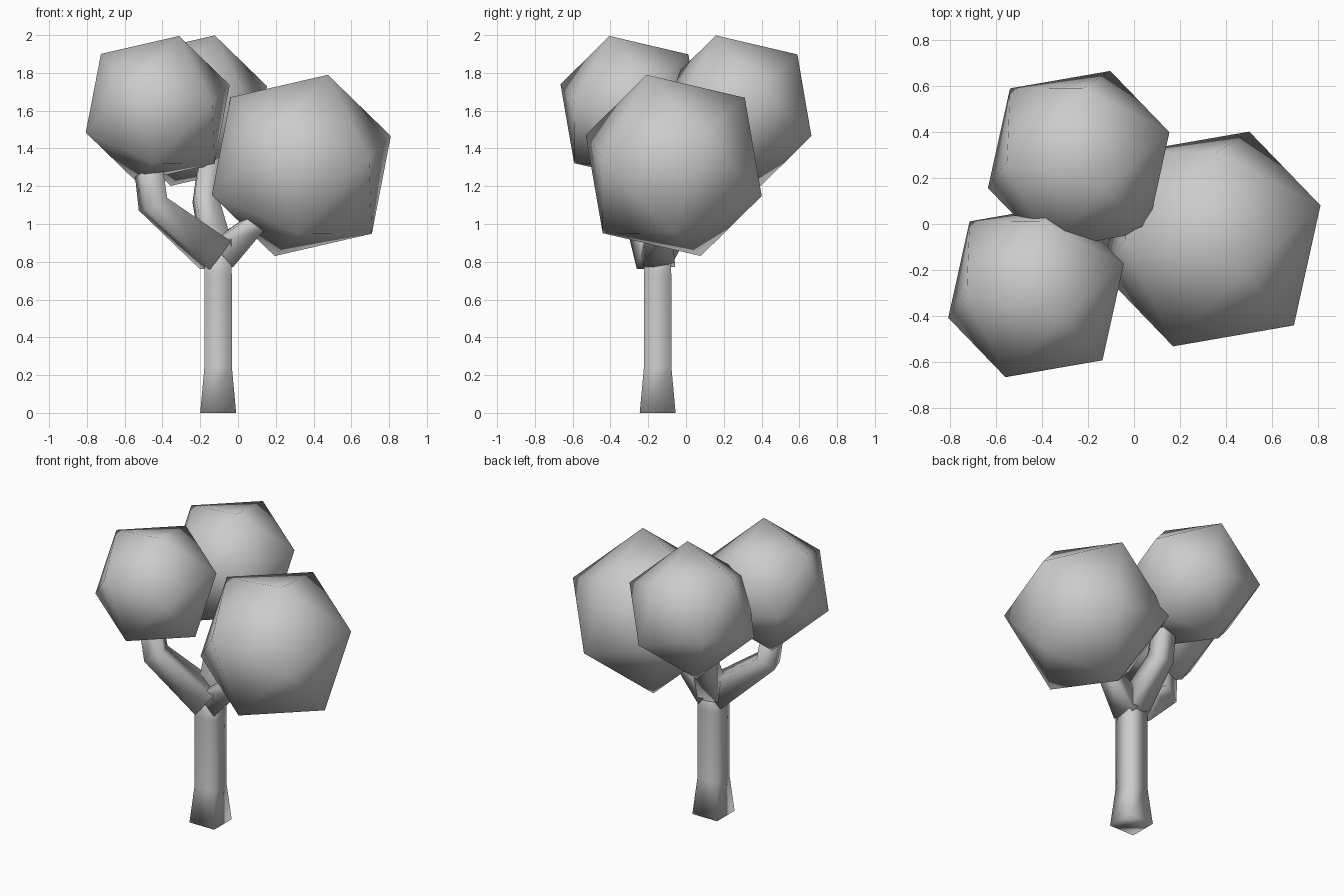
import bpy, bmesh
from mathutils import Vector, Matrix

if "Cube" in bpy.data.objects:
    bpy.data.objects.remove(bpy.data.objects["Cube"])


def finish(bm, name):
    bmesh.ops.recalc_face_normals(bm, faces=bm.faces)
    for f in bm.faces:
        f.smooth = True
    mesh = bpy.data.meshes.new(name)
    bm.to_mesh(mesh)
    bm.free()
    obj = bpy.data.objects.new(name, mesh)
    bpy.context.collection.objects.link(obj)
    return obj


def square_tube(name, path):
    """Square limb through (x, y, z, half_width) points."""
    bm = bmesh.new()
    pts = [Vector(p[:3]) for p in path]
    flat = pts[-1] - pts[0]
    flat.z = 0
    # the side axis stays level, at right angles to the limb's heading
    side = Vector((0, 1, 0)) if flat.length < 0.01 else Vector((-flat.y, flat.x, 0)).normalized()
    rings = []
    for i, p in enumerate(pts):
        t = Vector()
        if i > 0:
            t += (p - pts[i - 1]).normalized()
        if i < len(pts) - 1:
            t += (pts[i + 1] - p).normalized()
        up = t.normalized().cross(side).normalized()
        h = path[i][3]
        rings.append([bm.verts.new(p + side * a * h + up * b * h)
                      for a, b in ((-1, -1), (1, -1), (1, 1), (-1, 1))])
    for lo, hi in zip(rings, rings[1:]):
        for k in range(4):
            n = (k + 1) % 4
            bm.faces.new((lo[k], lo[n], hi[n], hi[k]))
    bm.faces.new(rings[0])
    bm.faces.new(rings[-1])
    return finish(bm, name)


# Trunk with flared foot, and three branches
square_tube("trunk", [(-.105, -.15, 0, .095), (-.105, -.15, .25, .072),
                      (-.105, -.15, .73, .072), (-.105, -.15, .92, .07)])
square_tube("left_branch", [(-.12, -.155, .835, .092), (-.45, -.255, 1.105, .066),
                            (-.485, -.28, 1.38, .058)])
square_tube("back_branch", [(-.107, -.14, .84, .075), (-.175, .05, 1.14, .06),
                            (-.14, .14, 1.42, .055)])
square_tube("right_branch", [(-.095, -.15, .835, .085), (.09, -.13, 1.0, .052),
                             (.22, -.1, 1.18, .05)])

# Leaf clumps: icosahedra sharing one tilt
pole = Vector((.27, -.275, .92)).normalized()
arm = Vector((.915, .28, .305))
ax = (arm - pole * arm.dot(pole)).normalized()
tilt = Matrix((ax, pole.cross(ax), pole)).transposed().to_4x4()
for name, centre, radius in (("left_foliage", (-.425, -.29, 1.61), .418),
                             ("back_foliage", (-.24, .277, 1.6), .432),
                             ("right_foliage", (.335, -.065, 1.31), .52)):
    bm = bmesh.new()
    bmesh.ops.create_icosphere(bm, subdivisions=1, radius=radius,
                               matrix=Matrix.Translation(centre) @ tilt)
    finish(bm, name)
